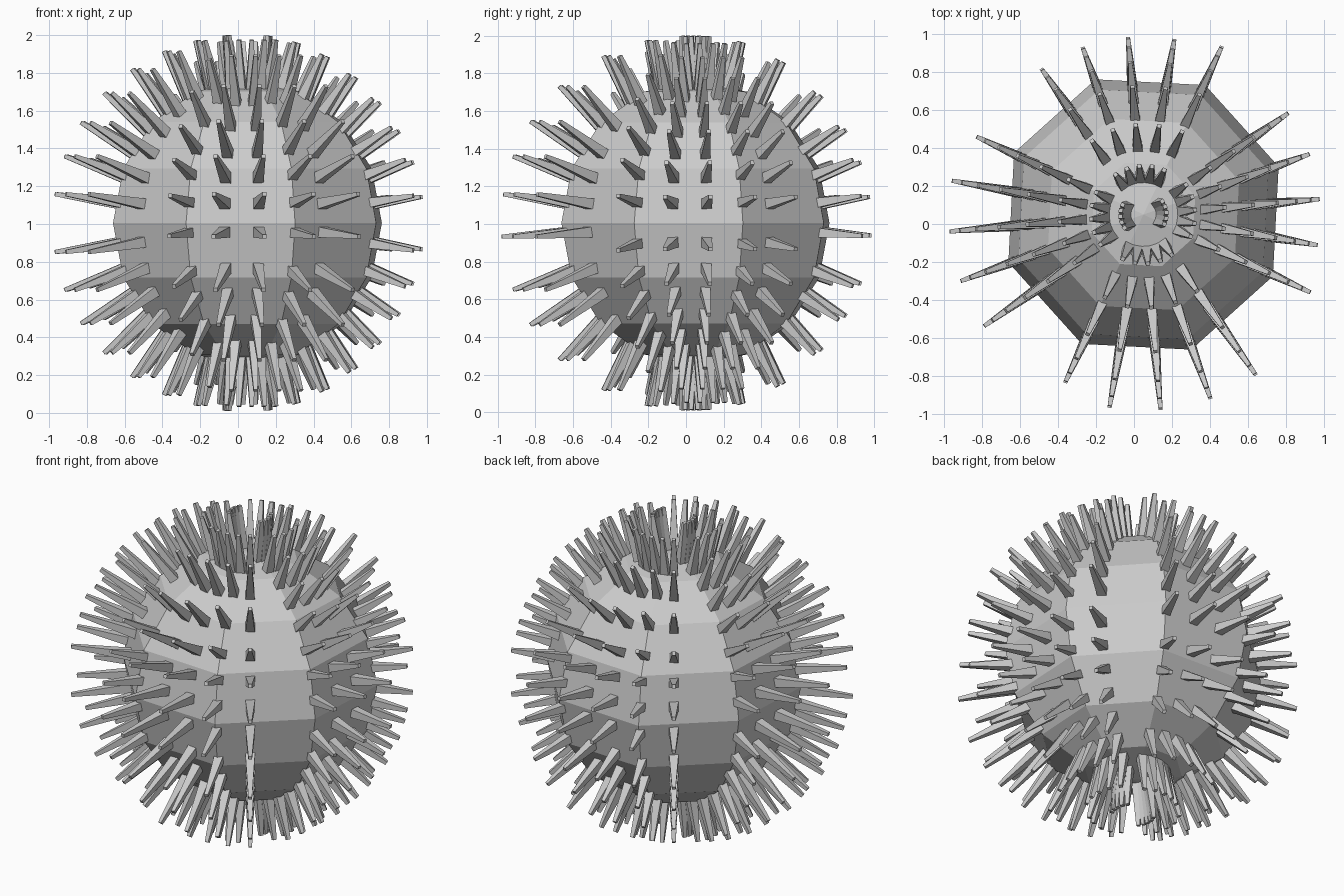
import bpy
import bmesh
from math import radians, sin, cos
from mathutils import Matrix, Vector

cube = bpy.data.objects.get("Cube")
if cube:
    bpy.data.objects.remove(cube)

CENTER = Vector((0.05, 0.05, 1.005))
CORE_RADIUS = 0.755

grey = bpy.data.materials.new("plain_grey")
grey.use_nodes = True
grey.diffuse_color = (0.6, 0.6, 0.6, 1)
grey.node_tree.nodes["Principled BSDF"].inputs["Base Color"].default_value = (0.6, 0.6, 0.6, 1)


def finish(bm, name):
    mesh = bpy.data.meshes.new(name)
    bm.to_mesh(mesh)
    bm.free()
    mesh.materials.append(grey)
    obj = bpy.data.objects.new(name, mesh)
    bpy.context.collection.objects.link(obj)
    return obj


# Faceted body: eight sides, turned slightly about the vertical
bm = bmesh.new()
bmesh.ops.create_uvsphere(
    bm, u_segments=8, v_segments=8, radius=CORE_RADIUS,
    matrix=Matrix.Translation(CENTER) @ Matrix.Rotation(radians(19.5), 4, 'Z'))
finish(bm, "body")


def add_spike(bm, azimuth, elevation, reach):
    """Square tapered spike pointing away from the body centre."""
    a, e = radians(azimuth), radians(elevation)
    out = Vector((cos(e) * cos(a), cos(e) * sin(a), sin(e)))
    side = Vector((-sin(a), cos(a), 0))
    up = out.cross(side)
    turn = Matrix((side, up, out)).transposed().to_4x4()
    root = 0.62
    length = reach - root
    place = (Matrix.Translation(CENTER + out * (root + length / 2)) @ turn
             @ Matrix.Rotation(radians(45), 4, 'Z'))
    bmesh.ops.create_cone(bm, cap_ends=True, segments=4, radius1=0.045,
                          radius2=0.015, depth=length, matrix=place)


# Spikes: four groups of five columns, with a bare strip between groups.
# The side groups carry closer rows towards the poles.
SIDE_ROWS = (20, 31, 42, 53, 64, 74, 83)
END_ROWS = (20, 31.5, 45, 61, 75)
bm = bmesh.new()
for group in range(4):
    # groups: 0 +x, 1 +y, 2 -x, 3 -y
    is_end = group % 2 == 1
    rows = END_ROWS if is_end else SIDE_ROWS
    middle = (-4, 8.5) if is_end else (-8.5, 8.5)
    for column in range(5):
        azimuth = 5 + 90 * group + 15 * (column - 2)
        reach = 0.98 if column == 0 else (0.94 if group < 2 else 1.035)
        for elevation in middle + rows + tuple(-row for row in rows):
            # reach evens out towards the poles
            t = sin(radians(elevation)) ** 4
            add_spike(bm, azimuth, elevation, reach * (1 - t) + t)
finish(bm, "spikes")
